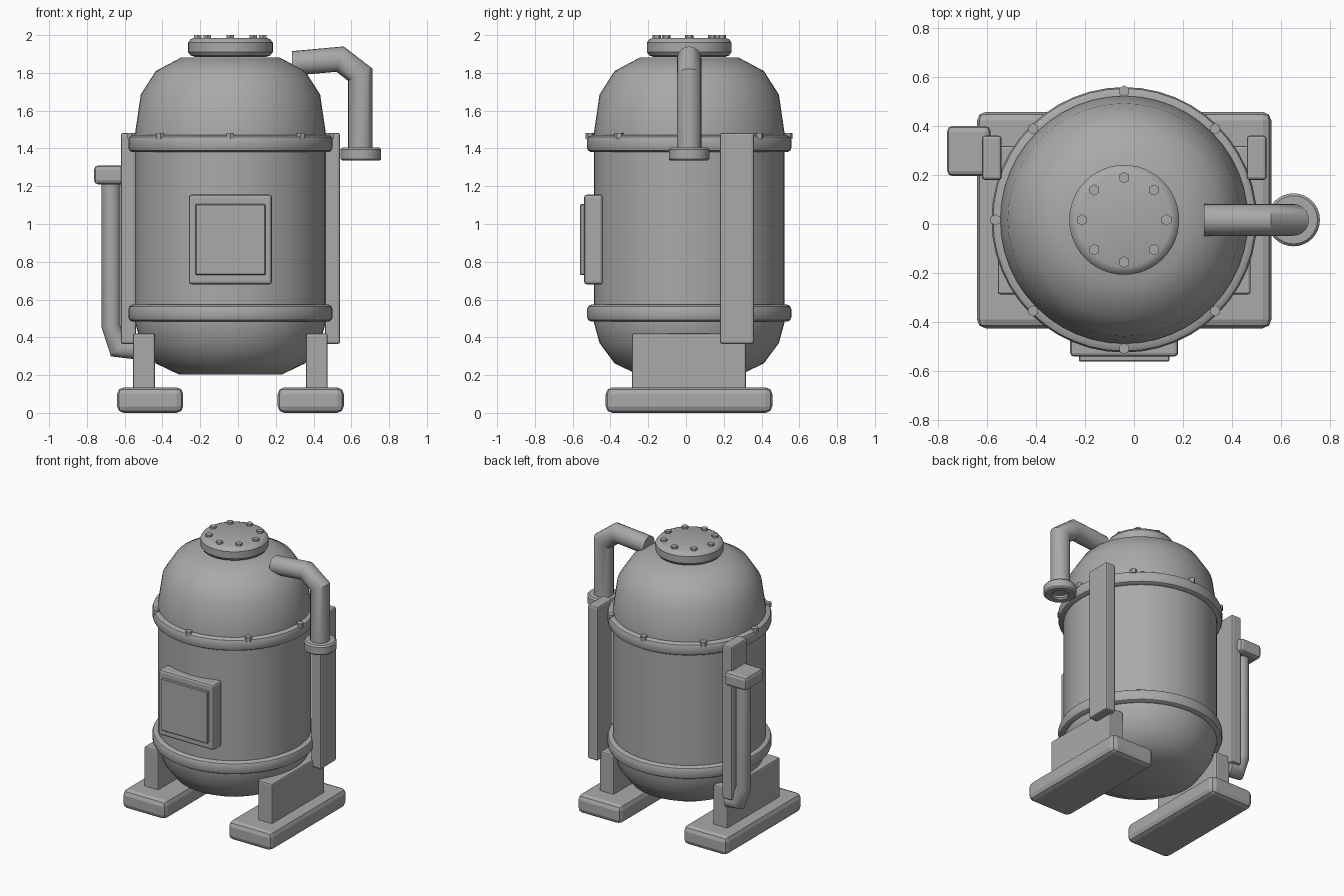
import bpy, bmesh, math
from mathutils import Vector

if "Cube" in bpy.data.objects:
    bpy.data.objects.remove(bpy.data.objects["Cube"])

CX, CY = -0.04, 0.017          # body axis
grey = bpy.data.materials.new("plain_grey")
grey.diffuse_color = (0.4, 0.4, 0.4, 1)
grey.use_nodes = True
grey.node_tree.nodes["Principled BSDF"].inputs["Base Color"].default_value = grey.diffuse_color


def finish(name, bm, smooth=True):
    bmesh.ops.recalc_face_normals(bm, faces=bm.faces)
    me = bpy.data.meshes.new(name)
    bm.to_mesh(me)
    bm.free()
    ob = bpy.data.objects.new(name, me)
    bpy.context.collection.objects.link(ob)
    me.materials.append(grey)
    if smooth:
        bpy.ops.object.select_all(action='DESELECT')
        ob.select_set(True)
        bpy.context.view_layer.objects.active = ob
        bpy.ops.object.shade_smooth_by_angle(angle=math.radians(35))
    return ob


def box(name, x, y, z, bevel=0.0, segs=2):
    """Box from (min, max) ranges with rounded edges."""
    bm = bmesh.new()
    bmesh.ops.create_cube(bm, size=1)
    for v in bm.verts:
        v.co = Vector([(r[0] + r[1]) / 2 + c * (r[1] - r[0])
                       for c, r in zip(v.co, (x, y, z))])
    if bevel:
        bmesh.ops.bevel(bm, geom=bm.edges[:], offset=bevel, segments=segs,
                        profile=0.5, affect='EDGES', clamp_overlap=True)
    return finish(name, bm, False)


def lathe(name, profile, centre=(CX, CY), steps=48, closed=False):
    """Spin an (r, z) profile around a vertical axis."""
    bm = bmesh.new()
    rings = []
    for i in range(steps):
        a = 2 * math.pi * i / steps
        rings.append([bm.verts.new((centre[0] + r * math.cos(a),
                                    centre[1] + r * math.sin(a), z))
                      for r, z in profile])
    n = len(profile)
    for i in range(steps):
        a, b = rings[i], rings[(i + 1) % steps]
        for j in range(n if closed else n - 1):
            k = (j + 1) % n
            bm.faces.new((a[j], b[j], b[k], a[k]))
    if not closed:
        bm.faces.new([r[0] for r in rings])
        bm.faces.new([r[-1] for r in rings])
    return finish(name, bm)


def pipe(name, path, radius, start, end, sides=20):
    """Mitred tube along a path; start and end give the cap plane normals."""
    pts = [Vector(p) for p in path]
    dirs = [(b - a).normalized() for a, b in zip(pts, pts[1:])]
    bm = bmesh.new()
    rings, prev = [], None
    u, w = Vector((0, 1, 0)), None
    for i, p in enumerate(pts):
        d = dirs[min(i, len(dirs) - 1)]
        if i == 0:
            nrm = Vector(start)
        elif i == len(pts) - 1:
            nrm = Vector(end)
        else:
            nrm = (dirs[i - 1] + dirs[i]).normalized()
        w = d.cross(u).normalized()
        ring = []
        for s in range(sides):
            a = 2 * math.pi * s / sides
            off = (u * math.cos(a) + w * math.sin(a)) * radius
            off -= d * (off.dot(nrm) / d.dot(nrm))
            ring.append(bm.verts.new(p + off))
        if prev:
            for s in range(sides):
                t = (s + 1) % sides
                bm.faces.new((prev[s], prev[t], ring[t], ring[s]))
        else:
            bm.faces.new(ring)
        prev = ring
    bm.faces.new(prev)
    return finish(name, bm)


def bolts(name, ring_radius, z0, z1, radius=0.023):
    """Eight hexagonal bolts on a circle around the body axis."""
    bm = bmesh.new()
    for i in range(8):
        a = math.pi * i / 4
        vs = bmesh.ops.create_cone(bm, cap_ends=True, segments=6, radius1=radius,
                                   radius2=radius, depth=z1 - z0)["verts"]
        bmesh.ops.translate(bm, verts=vs, vec=(CX + ring_radius * math.cos(a),
                                               CY + ring_radius * math.sin(a),
                                               (z0 + z1) / 2))
    return finish(name, bm, False)


# Tank: rounded bottom, straight wall, dome
lathe("tank_wall", [(0.505, 0.5), (0.505, 1.45)])
lathe("tank_dome", [(0.505, 1.43), (0.505, 1.48), (0.475, 1.685),
                    (0.395, 1.81), (0.26, 1.882)])
lathe("tank_bottom", [(0.505, 0.52), (0.505, 0.48), (0.475, 0.37),
                      (0.395, 0.262), (0.27, 0.202)])

# Rounded bands with bolts
for label, zc in (("lower_band", 0.528), ("upper_band", 1.425)):
    h = 0.045
    lathe(label, [(0.49, zc - h), (0.52, zc - h), (0.535, zc - h + 0.009),
                  (0.541, zc - h + 0.024), (0.541, zc + h - 0.024),
                  (0.535, zc + h - 0.009), (0.52, zc + h), (0.49, zc + h)],
          closed=True)
bolts("band_bolts", 0.525, 1.45, 1.483)

# Hatch on top
lathe("hatch", [(0.19, 1.885), (0.211, 1.892), (0.224, 1.91), (0.224, 1.96),
                (0.211, 1.978), (0.19, 1.986)])
bolts("hatch_bolts", 0.172, 1.97, 2.0)

# Front panel
box("panel_frame", (-0.26, 0.18), (-0.54, -0.44), (0.68, 1.155), 0.015)
box("panel_door", (-0.225, 0.145), (-0.56, -0.52), (0.73, 1.105), 0.004, 1)

# Feet, legs and side struts, mirrored about the tank axis
for side, s in (("left", -1), ("right", 1)):
    def span(a, b):
        return tuple(sorted((CX + s * a, CX + s * b)))
    box(side + "_foot", span(0.25, 0.60), (-0.425, 0.457), (0, 0.135), 0.035)
    box(side + "_leg", span(0.40, 0.515), (-0.287, 0.318), (0.11, 0.42), 0.01)
    box(side + "_strut", span(0.50, 0.58), (0.18, 0.36), (0.365, 1.483), 0.012)

# Outlet pipe with a ring at its mouth
pipe("outlet_pipe", [(0.285, 0.017, 1.85), (0.54, 0.017, 1.873),
                     (0.648, 0.017, 1.79), (0.648, 0.017, 1.36)],
     0.065, (1, 0, 0), (0, 0, -1))
lathe("outlet_ring", [(0.05, 1.345), (0.06, 1.335), (0.098, 1.335), (0.108, 1.345),
                      (0.108, 1.395), (0.098, 1.405), (0.06, 1.405), (0.05, 1.395)],
      centre=(0.65, 0.017), steps=32, closed=True)

# Side pipe hanging from a bracket
pipe("side_pipe", [(-0.672, 0.3, 1.24), (-0.672, 0.3, 0.46),
                   (-0.635, 0.3, 0.345), (-0.55, 0.3, 0.335)],
     0.05, (0, 0, -1), (1, 0, 0))
box("side_bracket", (-0.762, -0.585), (0.195, 0.4), (1.21, 1.31), 0.022)
